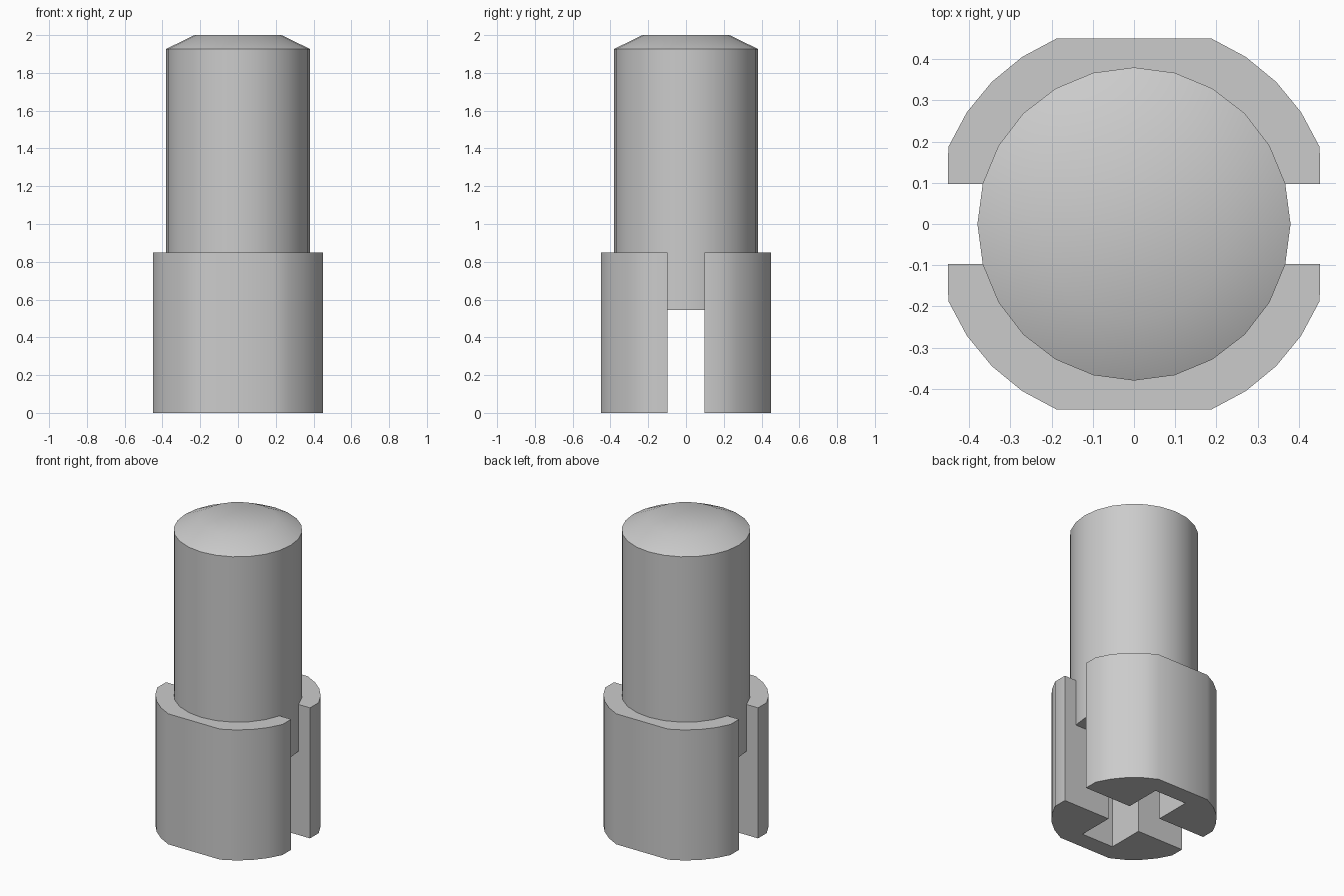
import bpy, bmesh, math

cube = bpy.data.objects.get("Cube")
if cube:
    bpy.data.objects.remove(cube)

SOCKET_TOP = 0.85   # top of the two jaws
SLOT_TOP = 0.545    # ceiling of the cross-shaped socket
SLOT = 0.097        # half width of the through slot
ARM_W, ARM_L = 0.115, 0.335   # half width and reach of the blind slot

grey = bpy.data.materials.new("plain grey")
grey.use_nodes = True
colour = (0.6, 0.6, 0.6, 1)
grey.diffuse_color = colour
grey.node_tree.nodes["Principled BSDF"].inputs["Base Color"].default_value = colour


def finish(bm, name):
    bmesh.ops.recalc_face_normals(bm, faces=bm.faces)
    mesh = bpy.data.meshes.new(name)
    bm.to_mesh(mesh)
    bm.free()
    obj = bpy.data.objects.new(name, mesh)
    bpy.context.collection.objects.link(obj)
    mesh.materials.append(grey)
    bpy.ops.object.select_all(action='DESELECT')
    obj.select_set(True)
    bpy.context.view_layer.objects.active = obj
    bpy.ops.object.shade_smooth_by_angle(angle=math.radians(30))
    return obj


def arc(radius, start, end, steps):
    angles = [math.radians(start + (end - start) * i / steps) for i in range(steps + 1)]
    return [(radius * math.cos(a), radius * math.sin(a)) for a in angles]


# Socket jaws: rounded square halves, each notched on its inner side
def jaw(name, side):
    outline = [(0.451, SLOT)] + arc(0.488, 22.5, 67.5, 4) + arc(0.488, 112.5, 157.5, 4)
    outline += [(-0.451, SLOT), (-ARM_W, SLOT), (-ARM_W, ARM_L), (ARM_W, ARM_L), (ARM_W, SLOT)]
    bm = bmesh.new()
    face = bm.faces.new([bm.verts.new((x, y * side, 0)) for x, y in outline])
    top = bmesh.ops.extrude_face_region(bm, geom=[face])["geom"]
    verts = [v for v in top if isinstance(v, bmesh.types.BMVert)]
    bmesh.ops.translate(bm, verts=verts, vec=(0, 0, SOCKET_TOP))
    return finish(bm, name)


jaw("front_socket_jaw", -1)
jaw("back_socket_jaw", 1)

# Shaft: round post with a shallow domed end, closing the socket from above
bm = bmesh.new()
rings = [[bm.verts.new((x, y, z)) for x, y in arc(r, 0, 360, 24)[:-1]]
         for r, z in ((0.38, SLOT_TOP), (0.38, 1.927), (0.23, 2.0))]
for low, high in zip(rings, rings[1:]):
    for i in range(len(low)):
        j = (i + 1) % len(low)
        bm.faces.new((low[i], low[j], high[j], high[i]))
bm.faces.new(rings[0])
bm.faces.new(rings[-1])
finish(bm, "shaft")
